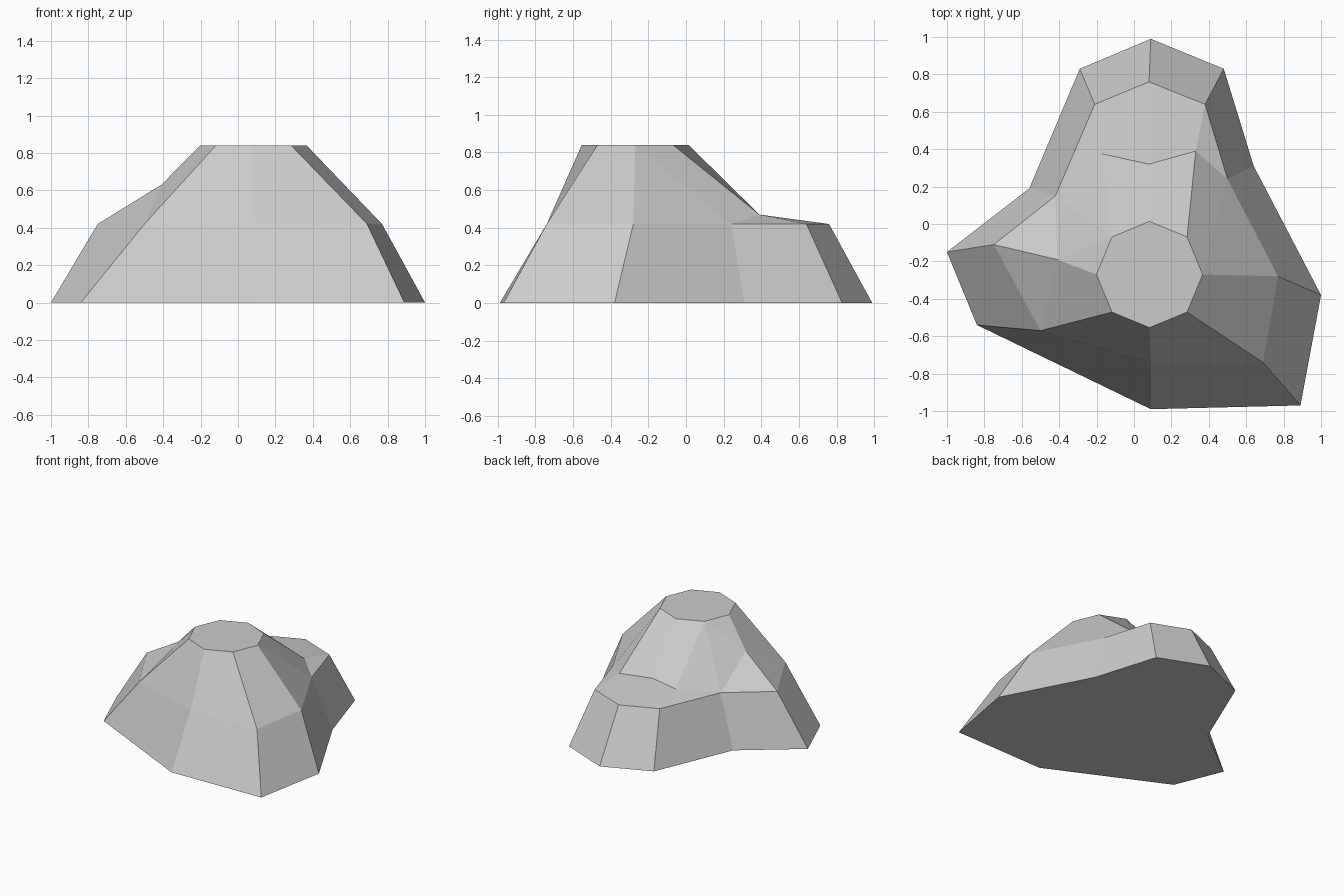
import bpy
import bmesh
import math

# Remove only the default cube
default_cube = bpy.data.objects.get("Cube")
if default_cube:
    bpy.data.objects.remove(default_cube, do_unlink=True)


def flat_material(name, colour):
    material = bpy.data.materials.new(name)
    material.use_nodes = True
    material.diffuse_color = colour
    shader = next(node for node in material.node_tree.nodes
                  if node.type == 'BSDF_PRINCIPLED')
    shader.inputs["Base Color"].default_value = colour
    shader.inputs["Roughness"].default_value = 1
    return material


def ring(mesh, outline, height):
    """Add one level loop of vertices, anticlockwise from the back."""
    return [mesh.verts.new((x, y, height)) for x, y in outline]


rock_mesh = bmesh.new()

# Ground outline and the shoulder where the lower walls end
ground = ring(rock_mesh, [
    (.09, .99), (-.29, .83), (-.56, .19), (-1, -.15), (-.84, -.54),
    (.09, -.99), (.89, -.97), (1, -.38), (.64, .31), (.48, .83)], 0)
shoulder = ring(rock_mesh, [
    (.08, .76), (-.21, .64), (-.42, .15), (-.75, -.11), (-.5, -.57),
    (.09, -.74), (.69, -.74), (.77, -.28), (.5, .24), (.38, .64)], .42)

# Regular eight-sided summit
angles = [math.pi / 2 + step * math.pi / 4 for step in range(8)]
summit = ring(rock_mesh, [(.083 + .284 * math.cos(angle),
                           -.27 + .284 * math.sin(angle))
                          for angle in angles], .84)

# Crease at the back of the ledge, and the spur on the right flank
crease_left, crease_middle, crease_right = ring(
    rock_mesh, [(.33, .39), (.08, .32), (-.17, .375)], .47)
spur = rock_mesh.verts.new((-.41, -.19, .63))

# Lower walls, underside and summit cap
for i in range(len(ground)):
    j = (i + 1) % len(ground)
    rock_mesh.faces.new((ground[i], ground[j], shoulder[j], shoulder[i]))
rock_mesh.faces.new(ground[::-1])
rock_mesh.faces.new(summit)

# Upper front walls
for i in (4, 5, 6):
    rock_mesh.faces.new((shoulder[i], shoulder[i + 1],
                         summit[i], summit[i - 1]))

back, back_right, right_notch, right_tip, front_right = shoulder[:5]
left_side, left_notch, back_left = shoulder[-3:]

# Upper back, side and spur facets
upper_facets = [
    (left_side, left_notch, summit[6]),
    (left_notch, crease_left, summit[7], summit[6]),
    (crease_left, crease_middle, summit[0], summit[7]),
    (crease_middle, crease_right, summit[1], summit[0]),
    (crease_right, right_notch, summit[1]),
    (right_notch, spur, summit[1]),
    (spur, summit[2], summit[1]),
    (right_notch, right_tip, spur),
    (right_tip, front_right, spur),
    (front_right, summit[3], summit[2], spur),
]

# Gently sloping back ledge
ledge_facets = [
    (back, back_right, crease_right, crease_middle),
    (back_right, right_notch, crease_right),
    (back, crease_middle, crease_left, back_left),
    (back_left, crease_left, left_notch),
]
for facet in upper_facets + ledge_facets:
    rock_mesh.faces.new(facet)

# Finish as a closed, flat-shaded stone
bmesh.ops.recalc_face_normals(rock_mesh, faces=rock_mesh.faces[:])
stone_data = bpy.data.meshes.new("rock")
rock_mesh.to_mesh(stone_data)
rock_mesh.free()
stone_data.materials.append(flat_material("stone grey", (.6, .6, .6, 1)))
rock = bpy.data.objects.new("rock", stone_data)
bpy.context.collection.objects.link(rock)
